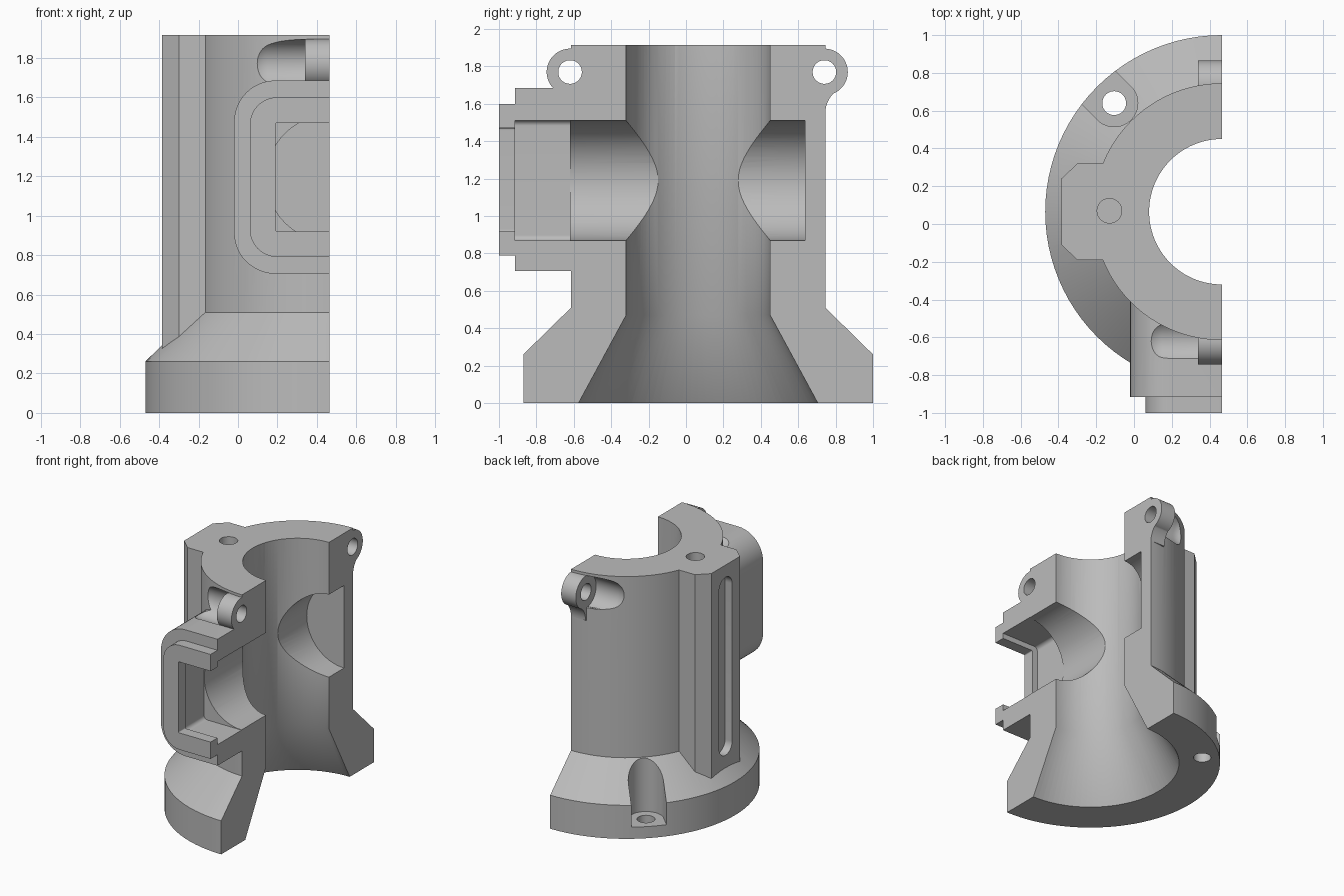
import bpy, bmesh, math
from mathutils import Matrix

CX, CY, CZ = 0.465, 0.065, 1.195   # main axis and side-port height
TOP = 1.915
LUG_Z, LUG_R = 1.77, 0.125
FAR = 2.5

old = bpy.data.objects.get("Cube")
if old:
    bpy.data.objects.remove(old, do_unlink=True)

grey = bpy.data.materials.new("machined grey")
grey.use_nodes = True
colour = (0.5, 0.5, 0.5, 1)
grey.diffuse_color = colour
grey.node_tree.nodes["Principled BSDF"].inputs["Base Color"].default_value = colour


def finish(bm, name):
    bmesh.ops.remove_doubles(bm, verts=bm.verts, dist=1e-5)
    bmesh.ops.recalc_face_normals(bm, faces=bm.faces)
    mesh = bpy.data.meshes.new(name)
    bm.to_mesh(mesh)
    bm.free()
    mesh.materials.append(grey)
    obj = bpy.data.objects.new(name, mesh)
    bpy.context.collection.objects.link(obj)
    return obj


def prism(name, outline, axis, start, end):
    """Extrude a flat outline along one axis."""
    place = {"X": lambda u, v: (start, u, v),
             "Y": lambda u, v: (u, start, v),
             "Z": lambda u, v: (u, v, start)}[axis]
    bm = bmesh.new()
    verts = [bm.verts.new(place(u, v)) for u, v in outline]
    face = bm.faces.new(verts)
    moved = bmesh.ops.extrude_face_region(bm, geom=[face])["geom"]
    step = [(end - start) if a == axis else 0 for a in "XYZ"]
    bmesh.ops.translate(bm, vec=step, verts=[g for g in moved if isinstance(g, bmesh.types.BMVert)])
    return finish(bm, name)


def lathe(name, profile, matrix):
    """Revolve an (r, z) profile about z, then place it."""
    bm = bmesh.new()
    verts = [bm.verts.new((r, 0, z)) for r, z in profile]
    edges = [bm.edges.new(pair) for pair in zip(verts, verts[1:])]
    bmesh.ops.spin(bm, geom=verts + edges, cent=(0, 0, 0), axis=(0, 0, 1),
                   angle=math.tau, steps=96, use_duplicate=False)
    bm.transform(matrix)
    return finish(bm, name)


def arc(u, v, r, a, b, n=12):
    return [(u + r * math.cos(math.radians(a + (b - a) * i / n)),
             v + r * math.sin(math.radians(a + (b - a) * i / n))) for i in range(n + 1)]


def circle(u, v, r):
    return arc(u, v, r, 0, 360, 64)[:-1]


def rounded(u, v, hu, hv, r):
    """Rounded rectangle outline; a slot when r equals hu."""
    pts = []
    for k, (su, sv) in enumerate([(1, 1), (-1, 1), (-1, -1), (1, -1)]):
        for p in arc(u + su * (hu - r), v + sv * (hv - r), r, 90 * k, 90 * k + 90):
            if not pts or math.dist(p, pts[-1]) > 1e-4:
                pts.append(p)
    return pts if math.dist(pts[0], pts[-1]) > 1e-4 else pts[:-1]


def combine(tool, operation):
    mod = body.modifiers.new(operation, "BOOLEAN")
    mod.operation = operation
    mod.solver = "EXACT"
    mod.object = tool
    bpy.context.view_layer.objects.active = body
    bpy.ops.object.modifier_apply(modifier=mod.name)
    bpy.data.objects.remove(tool, do_unlink=True)


def add(tool):
    combine(tool, "UNION")


def cut(tool):
    combine(tool, "DIFFERENCE")


# Barrel with a flared foot flange
centre = Matrix.Translation((CX, CY, 0))
body = lathe("split_valve_housing",
             [(0, 0), (0.935, 0), (0.935, 0.26), (0.68, 0.51), (0.68, TOP), (0, TOP)], centre)

# Side rail with chamfered corners
half_rail = [(0.1, 0.255), (-0.30, 0.255), (-0.385, 0.175)]
rail = [(x, CY + y) for x, y in half_rail] + [(x, CY - y) for x, y in reversed(half_rail)]
add(prism("side_rail", rail, "Z", 0.2, TOP))

# Front port housing and its raised lip
add(prism("port_housing", rounded(CX, CZ, 0.485, 0.49, 0.21), "Y", -0.915, -0.2))
add(prism("port_lip", rounded(CX, CZ, 0.405, 0.405, 0.14), "Y", -1.0, -0.88))

# Round-ended clearance beside each lug, then the lug
for name, y in (("front", -0.62), ("rear", 0.74)):
    profile = [(0, 0), (LUG_R, 0)] + arc(0, 0.19, LUG_R, 0, 90)
    profile[-1] = (0, profile[-1][1])
    turn = Matrix.Translation((0.34, y, LUG_Z)) @ Matrix.Rotation(-math.pi / 2, 4, "Y")
    cut(lathe(name + "_clearance", profile, turn))
    add(prism(name + "_lug", circle(y, LUG_Z, LUG_R), "X", 0.34, 0.6))

# Curved web under the rear lug
web = [(0.66, 1.54)] + arc(0.895, 1.55, 0.15, 180, 126) + [(0.74, 1.76), (0.66, 1.75)]
add(prism("rear_lug_web", web, "X", 0.34, 0.6))

# Main bore with flared mouth
cut(lathe("main_bore", [(0, -0.1), (0.694, -0.1), (0.385, 0.47), (0.385, 2.1), (0, 2.1)], centre))

# Cross bore, front pocket and square opening
cut(prism("cross_bore", circle(CX, 1.19, 0.32), "Y", -0.64, 0.635))
cut(prism("port_pocket", rounded(CX, 1.19, 0.322, 0.322, 0.03), "Y", -0.915, -0.62))
cut(prism("port_opening", rounded(CX, CZ, 0.275, 0.275, 0.008), "Y", -1.1, -0.89))

# Lug holes
for y in (-0.62, 0.74):
    cut(prism("lug_hole", circle(y, LUG_Z, 0.063), "X", 0.2, 0.7))

# Rail slot and blind hole in the top
cut(prism("rail_slot", rounded(CY, 1.13, 0.08, 0.69, 0.08), "X", -0.5, -0.325))
cut(prism("top_hole", circle(-0.13, CY + 0.005, 0.065), "Z", 1.6, 2.1))

# Flange bolt seat, open outward, and its through hole
bx, by = -0.105, 0.64
seat = arc(bx, by, LUG_R, -135, 45, 32)
seat += [(x - 0.4, y + 0.4) for x, y in (seat[-1], seat[0])]
cut(prism("bolt_seat", seat, "Z", 0.09, 0.8))
cut(prism("bolt_hole", circle(bx, by, 0.063), "Z", -0.1, 0.3))

# Split the housing along its axis
cut(prism("split", [(-FAR, -FAR), (FAR, -FAR), (FAR, FAR), (-FAR, FAR)], "X", CX, FAR))

bpy.ops.object.select_all(action="DESELECT")
body.select_set(True)
bpy.context.view_layer.objects.active = body
bpy.ops.object.shade_smooth_by_angle(angle=math.radians(30))
